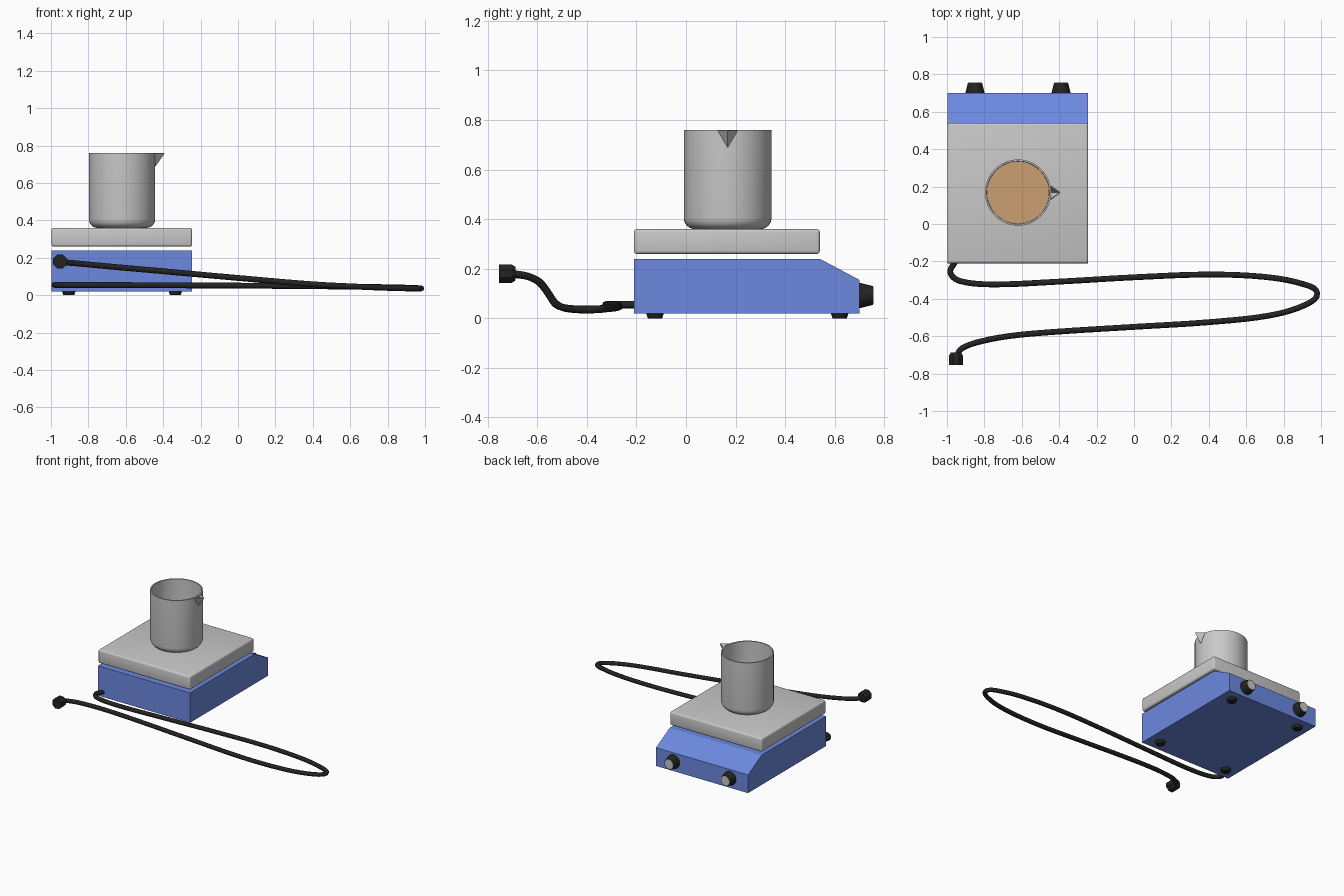
import bpy, bmesh, math
from mathutils import Vector, Matrix

if "Cube" in bpy.data.objects:
    bpy.data.objects.remove(bpy.data.objects["Cube"])


def material(name, rgb):
    m = bpy.data.materials.new(name)
    m.diffuse_color = (*rgb, 1)
    m.use_nodes = True
    m.node_tree.nodes["Principled BSDF"].inputs["Base Color"].default_value = m.diffuse_color
    return m


BLUE = material("blue_paint", (0.15, 0.25, 0.74))
GREY = material("light_grey", (0.58, 0.58, 0.58))
BLACK = material("black_rubber", (0.017, 0.017, 0.018))
TAN = material("tan_liquid", (0.60, 0.35, 0.17))


def finish(name, bm, mat, smooth=None, fix=True):
    if fix:
        bmesh.ops.recalc_face_normals(bm, faces=bm.faces[:])
    me = bpy.data.meshes.new(name)
    bm.to_mesh(me)
    bm.free()
    ob = bpy.data.objects.new(name, me)
    bpy.context.collection.objects.link(ob)
    me.materials.append(mat)
    if smooth:
        bpy.ops.object.select_all(action='DESELECT')
        ob.select_set(True)
        bpy.context.view_layer.objects.active = ob
        bpy.ops.object.shade_smooth_by_angle(angle=math.radians(smooth))
    return ob


def lathe(name, profile, n, mat, loc, axis='Z', smooth=40, phase=0.0):
    """Spin (radius, height) pairs round an axis; radius 0 closes with a point."""
    bm = bmesh.new()
    rings = []
    for r, h in profile:
        if r == 0:
            rings.append([bm.verts.new((0, 0, h))] * n)
        else:
            rings.append([bm.verts.new((r * math.cos(2 * math.pi * i / n + phase),
                                        r * math.sin(2 * math.pi * i / n + phase), h))
                          for i in range(n)])
    for a, b in zip(rings, rings[1:]):
        for i in range(n):
            j = (i + 1) % n
            vs = list(dict.fromkeys([a[i], a[j], b[j], b[i]]))
            bm.faces.new(vs)
    rot = Matrix.Rotation(-math.pi / 2, 4, 'X') if axis == 'Y' else Matrix()
    bm.transform(Matrix.Translation(loc) @ rot)
    return finish(name, bm, mat, smooth)


# Housing: side profile with sloped control panel, extruded across x
X0, X1 = -0.997, -0.245
side = [(-0.21, 0.02), (0.70, 0.02), (0.70, 0.155), (0.54, 0.24), (-0.21, 0.24)]
bm = bmesh.new()
face = bm.faces.new([bm.verts.new((X0, y, z)) for y, z in side])
ext = bmesh.ops.extrude_face_region(bm, geom=[face])
bmesh.ops.translate(bm, verts=[v for v in ext['geom'] if isinstance(v, bmesh.types.BMVert)],
                    vec=(X1 - X0, 0, 0))
finish("housing", bm, BLUE)

# Heating plate: bevelled slab floating just above the housing
bm = bmesh.new()
bmesh.ops.create_cube(bm, size=1)
bm.transform(Matrix.Translation(((X0 + X1) / 2, 0.165, 0.31))
             @ Matrix.Diagonal((X1 - X0, 0.75, 0.10, 1)))
bmesh.ops.bevel(bm, geom=bm.edges[:], offset=0.012, segments=3, profile=0.5, affect='EDGES')
finish("heating_plate", bm, GREY, 35)

# Four tapered feet and two knobs with grey end caps
for i, x in enumerate((-0.905, -0.335)):
    for j, y in enumerate((-0.125, 0.62)):
        lathe(f"foot_{i}{j}", [(0, 0), (0.029, 0), (0.036, 0.021), (0, 0.021)],
              16, BLACK, (x, y, 0))
for i, x in enumerate((-0.85, -0.39)):
    lathe(f"knob_{i}", [(0, -0.005), (0.05, -0.005), (0.05, 0.006), (0.038, 0.054), (0, 0.054)],
          20, BLACK, (x, 0.70, 0.092), 'Y')
    lathe(f"knob_cap_{i}", [(0, 0.05), (0.035, 0.05), (0.035, 0.056), (0, 0.056)],
          20, GREY, (x, 0.70, 0.092), 'Y')

# Beaker: rounded foot, straight wall, hollow inside
CX, CY, R = -0.62, 0.168, 0.177
corner = [(R - 0.045 + 0.045 * math.sin(a), 0.405 - 0.045 * math.cos(a))
          for a in (math.radians(15 * k) for k in range(7))]
inner = [(r - 0.009 if k else r - 0.004, z + 0.009) for k, (r, z) in enumerate(corner)]
lathe("beaker", [(0, 0.36)] + corner + [(R, 0.76), (R - 0.009, 0.76)]
      + inner[::-1] + [(0, 0.369)], 48, GREY, (CX, CY, 0))

# Pouring spout: thin open V at the rim
bm = bmesh.new()
tip = bm.verts.new((-0.398, CY, 0.76))
low = bm.verts.new((CX + R - 0.003, CY, 0.692))
for s in (-1, 1):
    rim = bm.verts.new((CX + R - 0.006, CY + s * 0.036, 0.76))
    bm.faces.new([low, tip, rim] if s > 0 else [low, rim, tip])
spout = finish("spout", bm, GREY, fix=False)
sol = spout.modifiers.new("thickness", 'SOLIDIFY')
sol.thickness = 0.006
sol.offset = -1

# Liquid filling the lower part of the beaker
lathe("liquid", [(0, 0.372), (0.125, 0.372), (0.167, 0.41), (0.167, 0.50), (0, 0.50)],
      48, TAN, (CX, CY, 0))

# Power cord: smooth tube through a few points
path = [(-0.955, -0.20, 0.055), (-0.982, -0.26, 0.055), (-0.93, -0.305, 0.054),
        (-0.75, -0.323, 0.054), (-0.4, -0.308, 0.053), (0, -0.285, 0.051),
        (0.4, -0.270, 0.048), (0.7, -0.283, 0.044), (0.9, -0.32, 0.040),
        (0.980, -0.37, 0.036), (0.91, -0.435, 0.036), (0.72, -0.49, 0.042),
        (0.4, -0.525, 0.058), (0, -0.55, 0.092), (-0.4, -0.575, 0.128),
        (-0.65, -0.597, 0.150), (-0.82, -0.628, 0.166), (-0.92, -0.665, 0.175),
        (-0.952, -0.71, 0.179)]
cu = bpy.data.curves.new("cord_path", 'CURVE')
cu.dimensions = '3D'
cu.bevel_depth = 0.0155
cu.bevel_resolution = 2
cu.resolution_u = 5
cu.use_fill_caps = True
sp = cu.splines.new('BEZIER')
sp.bezier_points.add(len(path) - 1)
P = [Vector(p) for p in path]
for i, bp in enumerate(sp.bezier_points):
    a, b = P[max(i - 1, 0)], P[min(i + 1, len(P) - 1)]
    t = (b - a).normalized()
    bp.handle_left_type = bp.handle_right_type = 'FREE'
    bp.co = P[i]
    bp.handle_left = P[i] - t * (P[i] - a).length / 3
    bp.handle_right = P[i] + t * (b - P[i]).length / 3
cu.materials.append(BLACK)
cord = bpy.data.objects.new("power_cord", cu)
bpy.context.collection.objects.link(cord)

# Plug: chunky eight-sided block, chamfered where the cord enters
lathe("plug", [(0, -0.755), (0.040, -0.755), (0.040, -0.703), (0.030, -0.688), (0, -0.688)],
      8, BLACK, (-0.952, 0, 0.18), 'Y', smooth=None, phase=math.pi / 8)
